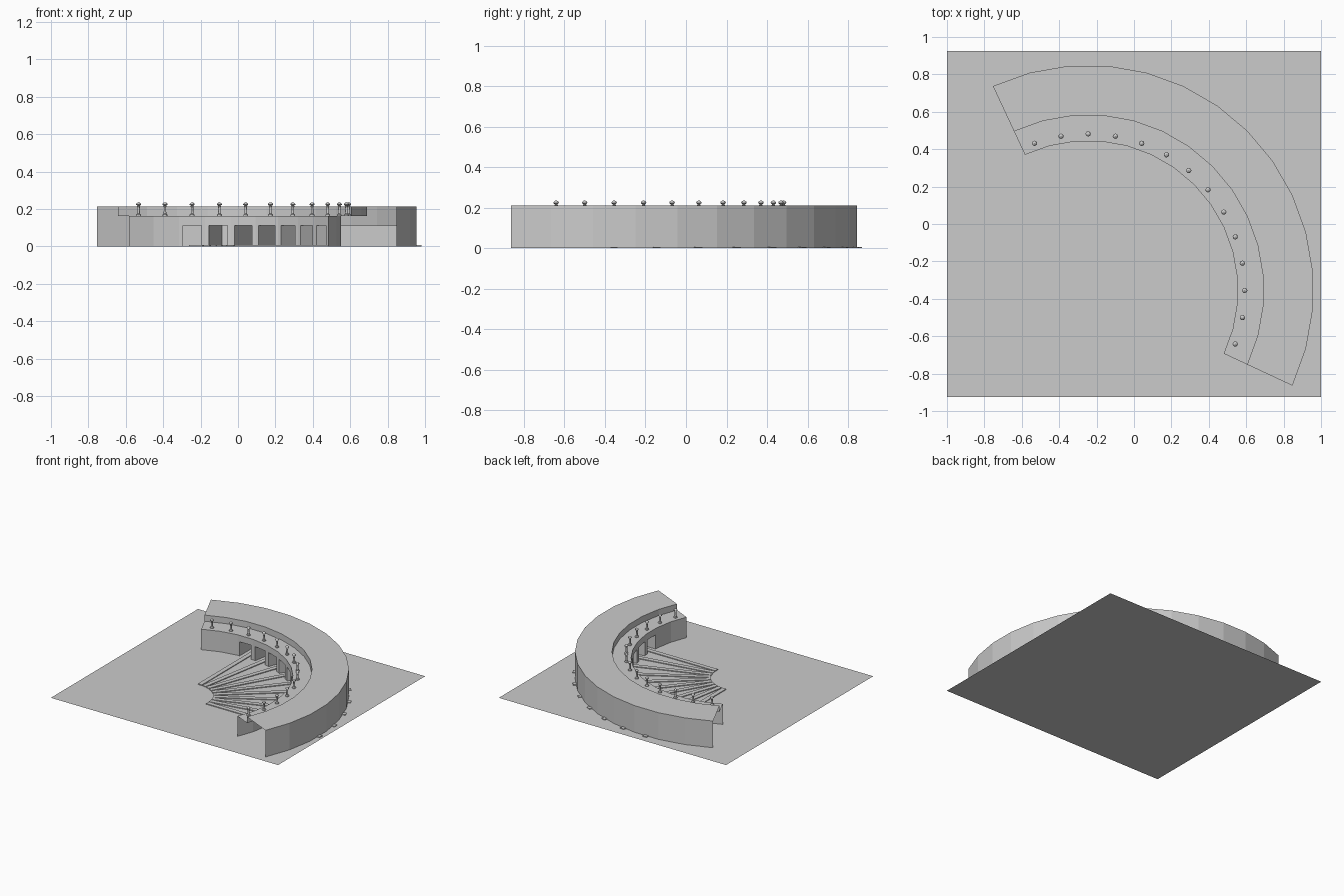
import bpy, bmesh, math
from mathutils import Matrix, Vector

if "Cube" in bpy.data.objects:
    bpy.data.objects.remove(bpy.data.objects["Cube"])

CX, CY = -0.245, -0.355            # centre of the curved building
A0, A1, STEP = -25, 115, 10        # arc limits and facet size in degrees
R_IN, R_MID, R_OUT = 0.80, 0.938, 1.205
Z_DECK, Z_ROOF = 0.163, 0.212
DOOR_W, DOOR_H = 0.10, 0.112
DOORS = range(0, 91, 10)


def polar(r, deg, z):
    a = math.radians(deg)
    return Vector((CX + r * math.cos(a), CY + r * math.sin(a), z))


def local(deg, radial, side, z):
    """Point in the frame of the facet centred on deg."""
    a = math.radians(deg)
    return polar(radial, deg, z) + Vector((-math.sin(a), math.cos(a), 0)) * side


def finish(name, bm):
    bmesh.ops.remove_doubles(bm, verts=bm.verts, dist=1e-5)
    me = bpy.data.meshes.new(name)
    bm.to_mesh(me)
    bm.free()
    ob = bpy.data.objects.new(name, me)
    bpy.context.collection.objects.link(ob)
    return ob


def quad(bm, *pts):
    bm.faces.new([bm.verts.new(p) for p in pts])


def sweep(name, profile):
    """Sweep an open (radius, z) profile along the faceted arc."""
    bm = bmesh.new()
    for a in range(A0, A1, STEP):
        for (r0, z0), (r1, z1) in zip(profile, profile[1:]):
            quad(bm, polar(r0, a, z0), polar(r0, a + STEP, z0),
                 polar(r1, a + STEP, z1), polar(r1, a, z1))
    return finish(name, bm)


# flat ground slab
bm = bmesh.new()
quad(bm, (-1, -0.925, 0), (1, -0.925, 0), (1, 0.925, 0), (-1, 0.925, 0))
finish("base_plane", bm)

# deck, parapet, roof and outer wall, open at both ends
sweep("curved_shell", [(R_IN, Z_DECK), (R_MID, Z_DECK), (R_MID, Z_ROOF),
                       (R_OUT, Z_ROOF), (R_OUT, 0)])

# inner wall with doorways
bm = bmesh.new()
c5 = math.cos(math.radians(STEP / 2))
ri, ro = R_IN * c5, R_OUT * c5
half = R_IN * math.sin(math.radians(STEP / 2))
d = DOOR_W / 2


def panel(deg, s0, s1, z0, z1):
    quad(bm, local(deg, ri, s0, z0), local(deg, ri, s0, z1),
         local(deg, ri, s1, z1), local(deg, ri, s1, z0))


for deg in range(A0 + 5, A1, STEP):
    if deg in DOORS:
        panel(deg, -half, -d, 0, Z_DECK)
        panel(deg, d, half, 0, Z_DECK)
        panel(deg, -d, d, DOOR_H, Z_DECK)
    else:
        panel(deg, -half, half, 0, Z_DECK)
finish("inner_wall", bm)

# passages behind the doors: two sides and a ceiling
bm = bmesh.new()
for deg in DOORS:
    ring = [(-d, 0), (-d, DOOR_H), (d, DOOR_H), (d, 0)]
    for (s0, z0), (s1, z1) in zip(ring, ring[1:]):
        quad(bm, local(deg, ri, s0, z0), local(deg, ri, s1, z1),
             local(deg, ro, s1, z1), local(deg, ro, s0, z0))
finish("door_passages", bm)

# thin radial strips on the ground, one per door
bm = bmesh.new()
for deg in DOORS:
    m = (Matrix.Translation(polar(0.725, deg, 0.003))
         @ Matrix.Rotation(math.radians(deg), 4, 'Z')
         @ Matrix.Diagonal((1.0, 0.035, 0.006, 1)))
    bmesh.ops.create_cube(bm, size=1, matrix=m)
finish("ground_strips", bm)

# turned posts on the deck
POST = [(0.0, 0), (0.013, 0), (0.013, 0.006), (0.007, 0.012), (0.006, 0.045),
        (0.009, 0.05), (0.006, 0.054), (0.014, 0.060), (0.012, 0.066),
        (0.006, 0.071), (0.0, 0.073)]
for i, deg in enumerate(range(-20, 111, 10)):
    bm = bmesh.new()
    vs = [bm.verts.new((r, 0, z)) for r, z in POST]
    es = [bm.edges.new(p) for p in zip(vs, vs[1:])]
    bmesh.ops.spin(bm, geom=vs + es, cent=(0, 0, 0), axis=(0, 0, 1),
                   angle=math.tau, steps=12)
    bmesh.ops.remove_doubles(bm, verts=bm.verts, dist=1e-5)
    bmesh.ops.recalc_face_normals(bm, faces=bm.faces)
    ob = finish(f"deck_post_{i + 1}", bm)
    ob.location = polar(0.837, deg, Z_DECK)
